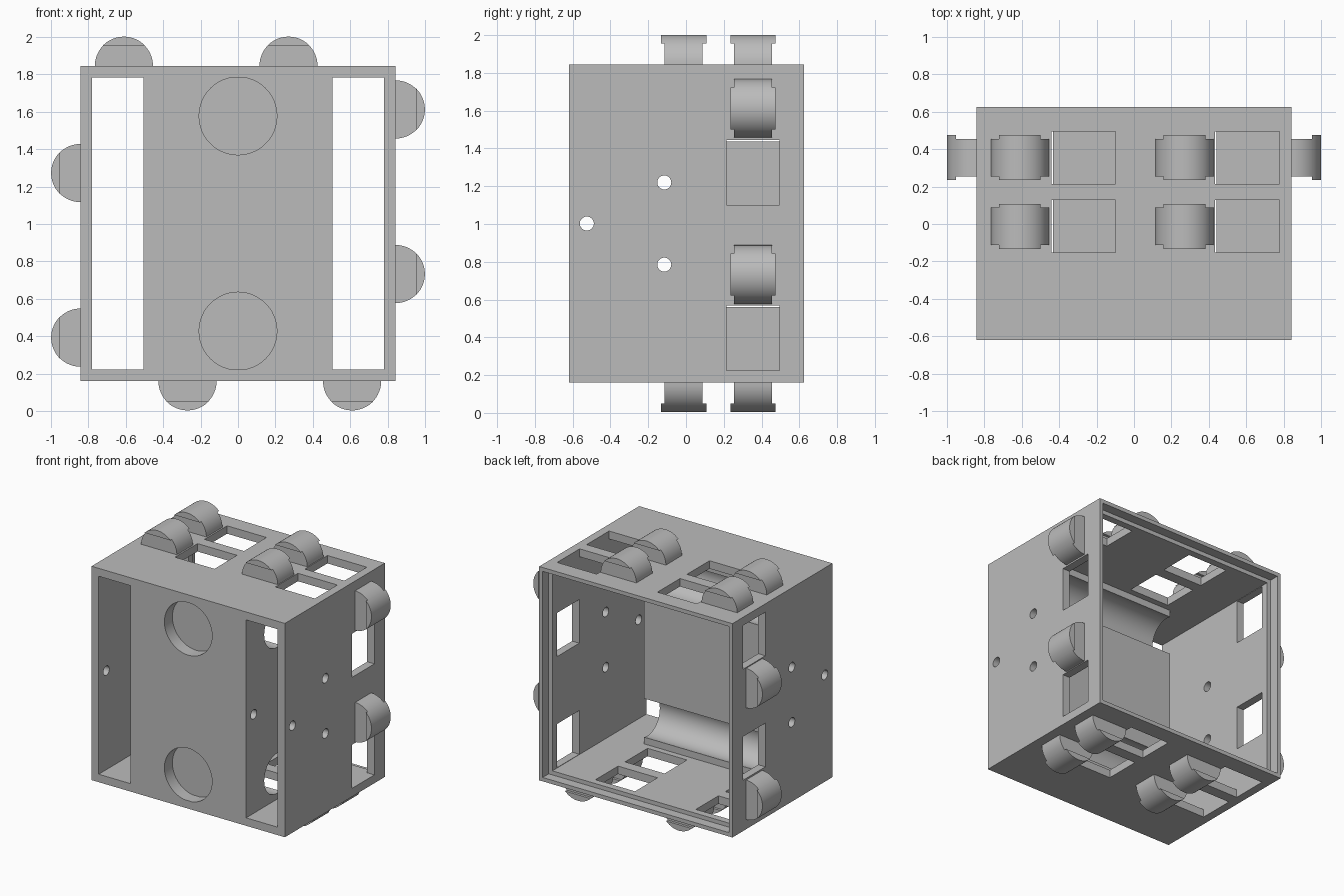
import bpy
import bmesh
from math import pi, radians, sin, cos, acos
from mathutils import Matrix, Vector

if "Cube" in bpy.data.objects:
    bpy.data.objects.remove(bpy.data.objects["Cube"], do_unlink=True)

# Overall sizes: square tube around the centre line, open front and back
MID = Vector((0, 0, 1.0025))
HALF, INNER = 0.8425, 0.78
FRONT, BACK = -0.62, 0.625
COLUMN_X, COLUMN_BACK = 0.505, -0.2
ROWS = (0.355, -0.0125)

grey = bpy.data.materials.new("plain_grey")
grey.use_nodes = True
grey.diffuse_color = (0.5, 0.5, 0.5, 1)
grey.node_tree.nodes["Principled BSDF"].inputs["Base Color"].default_value = (0.5, 0.5, 0.5, 1)


def make(name, bm):
    bmesh.ops.recalc_face_normals(bm, faces=bm.faces[:])
    mesh = bpy.data.meshes.new(name)
    bm.to_mesh(mesh)
    bm.free()
    mesh.materials.append(grey)
    ob = bpy.data.objects.new(name, mesh)
    bpy.context.collection.objects.link(ob)
    return ob


def box(name, lo, hi, turn=Matrix()):
    lo, hi = Vector(lo), Vector(hi)
    bm = bmesh.new()
    bmesh.ops.create_cube(bm, size=1, matrix=turn @ Matrix.Translation((lo + hi) / 2)
                          @ Matrix.Diagonal((*(hi - lo), 1)))
    return make(name, bm)


def cylinder(name, centre, radius, length, axis):
    spin = Matrix.Rotation(pi / 2, 4, "Y" if axis == "x" else "X")
    bm = bmesh.new()
    bmesh.ops.create_cone(bm, cap_ends=True, segments=48, radius1=radius, radius2=radius,
                          depth=length, matrix=Matrix.Translation(centre) @ spin)
    return make(name, bm)


def activate(ob):
    bpy.ops.object.select_all(action="DESELECT")
    ob.select_set(True)
    bpy.context.view_layer.objects.active = ob


def cut(ob, cutter):
    cutter.hide_render = True
    activate(ob)
    mod = ob.modifiers.new("cut", "BOOLEAN")
    mod.operation, mod.solver, mod.object = "DIFFERENCE", "EXACT", cutter
    bpy.ops.object.modifier_apply(modifier=mod.name)
    bpy.data.objects.remove(cutter, do_unlink=True)


def smooth(ob):
    activate(ob)
    bpy.ops.object.shade_smooth_by_angle(angle=radians(30))


def square(name, half, y0, y1):
    return box(name, MID + Vector((-half, y0, -half)), MID + Vector((half, y1, half)))


def face_turns():
    # the four outer faces repeat by quarter turns; sides have one row only
    for i, face in enumerate(("top", "left", "bottom", "right")):
        turn = Matrix.Translation(MID) @ Matrix.Rotation(i * pi / 2, 4, "Y")
        yield face, turn, ROWS if i % 2 == 0 else ROWS[:1]


# Outer shell with the lid rebate at the back
shell = square("shell", HALF, FRONT, BACK)
cut(shell, square("cavity", INNER, FRONT - 1, BACK + 1))
cut(shell, square("rebate", 0.812, BACK - 0.075, BACK + 1))

# Windows in the four walls
for face, turn, rows in face_turns():
    for y in rows:
        for u in (-0.27, 0.605):
            cut(shell, box("window", (u - 0.172, y - 0.14, 0.7), (u + 0.172, y + 0.14, 1), turn))

# Small round holes through both sides
for y, z in ((-0.115, 1.22), (-0.115, 0.785), (-0.525, 1.0025)):
    cut(shell, cylinder("side_hole", (0, y, z), 0.037, 3, "x"))
smooth(shell)

# Thick front column with round pockets, rear channels and an axle hole
column = box("front_column", (-COLUMN_X, FRONT, MID.z - INNER), (COLUMN_X, COLUMN_BACK, MID.z + INNER))
for side in (-1, 1):
    z = MID.z + side * 0.575
    cut(column, cylinder("pocket", (0, FRONT, z), 0.208, 0.2, "y"))
    cut(column, cylinder("channel", (0, -0.238, z), 0.157, 3, "x"))
cut(column, cylinder("axle_hole", (0, -0.525, MID.z), 0.037, 3, "x"))
smooth(column)


def rounded_block(bm, place, radius, base, half_width):
    # circular segment above the base height, extruded along y
    reach = acos(base / radius)
    steps = 32
    angles = [reach * (2 * i / steps - 1) for i in range(steps + 1)]
    verts = [bm.verts.new(place @ Vector((radius * sin(a), -half_width, radius * cos(a))))
             for a in angles]
    face = bm.faces.new(verts)
    grown = bmesh.ops.extrude_face_region(bm, geom=[face])["geom"]
    shift = place.to_3x3() @ Vector((0, 2 * half_width, 0))
    bmesh.ops.translate(bm, verts=[g for g in grown if isinstance(g, bmesh.types.BMVert)], vec=shift)


# Half-round pegs with a wider outer cap
for face, turn, rows in face_turns():
    for r, y in enumerate(rows):
        for n, u in enumerate((-0.61, 0.27)):
            place = turn @ Matrix.Translation((u, y, HALF))
            bm = bmesh.new()
            rounded_block(bm, place, 0.1555, 0.0, 0.1)
            rounded_block(bm, place, 0.1565, 0.11, 0.12)
            smooth(make(f"{face}_peg_{r + 1}_{n + 1}", bm))
